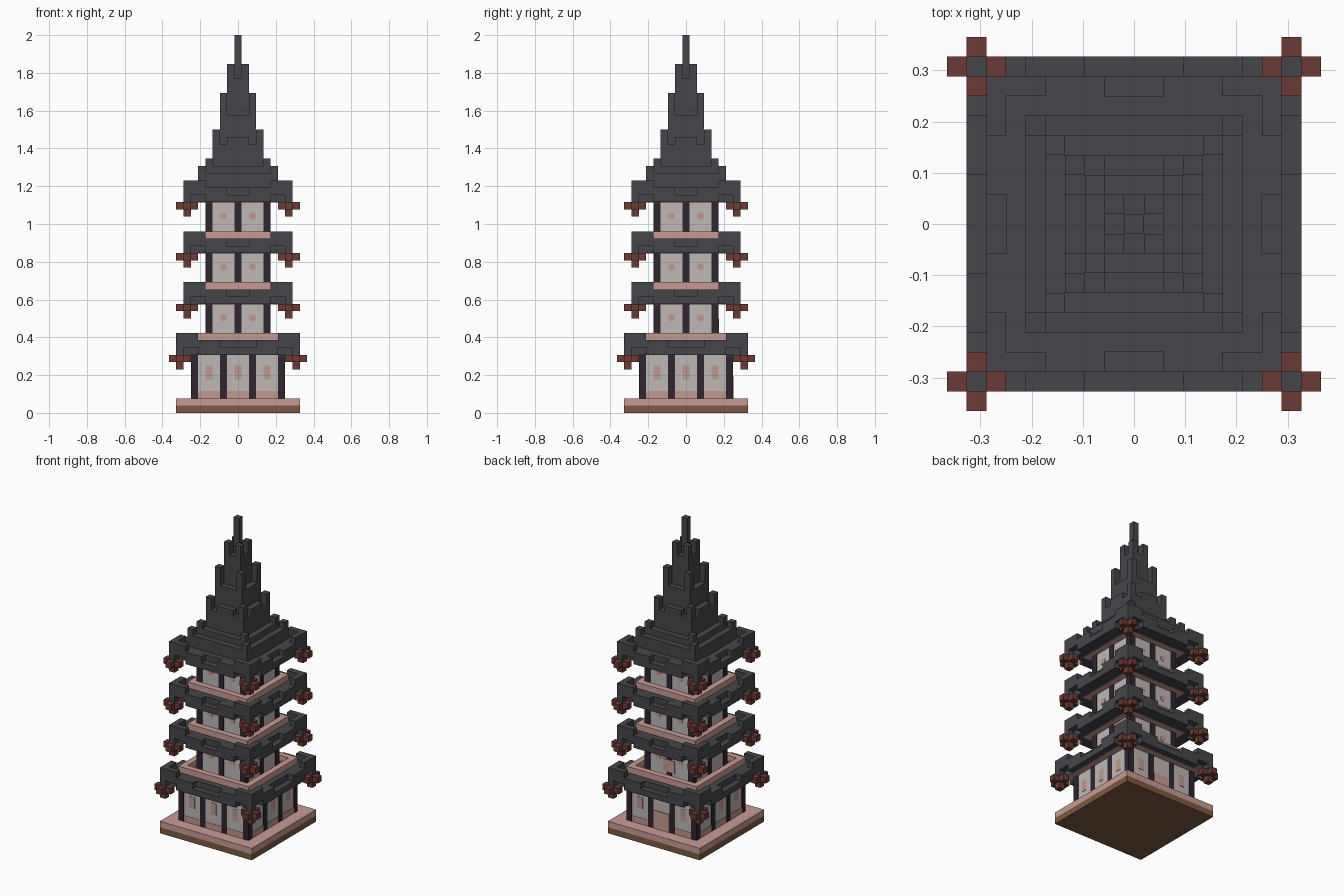
import bpy
import bmesh
from mathutils import Matrix, Vector

cube = bpy.data.objects.get("Cube")
if cube:
    bpy.data.objects.remove(cube, do_unlink=True)

V = 2 / 52  # one block


def material(name, colour):
    m = bpy.data.materials.new(name)
    m.use_nodes = True
    m.diffuse_color = (*colour, 1)
    m.node_tree.nodes["Principled BSDF"].inputs["Base Color"].default_value = (*colour, 1)
    return m


ROOF = material("slate grey", (0.062, 0.061, 0.069))
PINK = material("dusty pink", (0.58, 0.33, 0.30))
PANEL = material("paper white", (0.52, 0.48, 0.47))
ACCENT = material("faded rose", (0.52, 0.32, 0.28))
POST = material("dark plum", (0.028, 0.019, 0.028))
RED = material("lantern red", (0.15, 0.042, 0.034))
BROWN = material("earth brown", (0.20, 0.10, 0.05))


class Part:
    """Collects boxes measured in blocks into one object."""

    def __init__(self):
        self.bm = bmesh.new()

    def box(self, x0, x1, y0, y1, z0, z1):
        size = Vector((x1 - x0, y1 - y0, z1 - z0)) * V
        mid = Vector((x0 + x1, y0 + y1, z0 + z1)) * V / 2
        bmesh.ops.create_cube(self.bm, size=1, matrix=Matrix.Translation(mid) @ Matrix.Diagonal((*size, 1)))

    def square(self, r, z0, z1):
        self.box(-r, r, -r, r, z0, z1)

    def cell(self, x, y, z0, z1):
        self.box(x - .5, x + .5, y - .5, y + .5, z0, z1)

    def ring(self, r, segments):
        # segments: first cell, last cell, bottom, top; mirrored along each side
        for a, b, z0, z1 in segments:
            spans = [(-b - .5, b + .5)] if a == 0 else [(a - .5, b + .5), (-b - .5, -a + .5)]
            for p, q in spans:
                for s in (-r, r):
                    self.box(p, q, s - .5, s + .5, z0, z1)
                    if b < r:
                        self.box(s - .5, s + .5, p, q, z0, z1)
                    else:
                        self.box(s - .5, s + .5, max(p, -r + .5), min(q, r - .5), z0, z1) \
                            if q - p > 1 else None

    def finish(self, name, mat):
        mesh = bpy.data.meshes.new(name)
        self.bm.to_mesh(mesh)
        self.bm.free()
        mesh.materials.append(mat)
        obj = bpy.data.objects.new(name, mesh)
        bpy.context.collection.objects.link(obj)


def single(name, mat, r, z0, z1):
    p = Part()
    p.square(r, z0, z1)
    p.finish(name, mat)


def storey(name, r, z0, z1, posts):
    # paper walls with timber posts
    single(name + "_walls", PANEL, r + .42, z0, z1)
    p = Part()
    for c in posts:
        for s in (-r, r):
            p.cell(c, s, z0, z1)
            if abs(c) < r:
                p.cell(s, c, z0, z1)
    p.finish(name + "_posts", POST)


def wall_plates(name, mat, r, centres, half, z0, z1, back=True):
    # thin plates on the four walls
    p = Part()
    for c in centres:
        for s in (-1, 1):
            y0, y1 = sorted((s * (r + .35), s * (r + .48)))
            if s < 0 or back or c:
                p.box(c - half, c + half, y0, y1, z0, z1)
            p.box(y0, y1, c - half, c + half, z0, z1)
    p.finish(name, mat)


def back_door(name, r, half, z0, z1):
    p = Part()
    p.box(-half, half, r + .35, r + .55, z0, z1)
    p.finish(name, PINK)


def round_windows(name, r, z):
    bm = bmesh.new()
    for turn in range(4):
        for x in (-2, 2):
            place = (Matrix.Rotation(turn * 1.5707963, 4, 'Z')
                     @ Matrix.Translation(Vector((x, -r - .45, z)) * V)
                     @ Matrix.Rotation(1.5707963, 4, 'X'))
            bmesh.ops.create_cone(bm, cap_ends=True, segments=8, radius1=.5 * V, radius2=.5 * V,
                                  depth=.1 * V, matrix=place)
    p = Part()
    p.bm.free()
    p.bm = bm
    p.finish(name, ACCENT)


def roof(name, r, z, dip, wall):
    # eaves with lowered middles and lifted corners
    p = Part()
    p.square(r - .5, z, z + 2)
    p.ring(r, [(0, dip, z, z + 1), (dip + 1, r - 3, z, z + 2),
               (r - 2, r - 1, z + 1, z + 3), (r, r, z, z + 3)])
    p.finish(name, ROOF)
    single(name + "_soffit", PINK, wall + 1.5, z - .06, z + .1)
    # hanging corner lanterns
    p = Part()
    for x in (-r, r):
        for y in (-r, r):
            p.box(x - 1.5, x + 1.5, y - .5, y + .5, z - 1, z)
            for s in (-1, 1):
                p.cell(x, y + s, z - 1, z)
            p.cell(x, y, z - 2, z - 1)
    p.finish(name + "_lanterns", RED)


def balcony(name, r, z):
    p = Part()
    p.ring(r, [(0, r - 1, z, z + 1), (r, r, z, z + 1)])
    p.finish(name, PINK)
    single(name + "_floor", BROWN, r - .5, z, z + .1)


# Base
single("foundation", BROWN, 8.5, 0, 1)
single("terrace", PINK, 8.5, 1, 2)

# Ground storey
storey("ground", 6, 2, 8.1, (-6, -2, 2, 6))
wall_plates("ground_skirting", ACCENT, 6, (-4, 0, 4), 1.5, 2, 3, back=False)
wall_plates("ground_windows", ACCENT, 6, (-4, 0, 4), .5, 4.6, 6.5, back=False)
back_door("ground_door", 6, 1.4, 2, 5)
roof("ground_roof", 8, 8, 2, 6)
balcony("first_balcony", 6, 10)

# Upper storeys
for name, z0, z1 in (("second", 10, 15), ("third", 17, 22), ("fourth", 24, 29)):
    storey(name, 4, z0, z1 + .1, (-4, 0, 4))
    round_windows(name + "_windows", 4, z1 - 1.9)
    roof(name + "_roof", 7, z1, 1, 4)
    if z1 < 29:
        balcony(name + "_balcony", 5, z1 + 2)
back_door("second_door", 4, 1.1, 11, 13)

# Stepped spire with raised corners
spire = Part()
for r, base, top, drop in ((5, 31, 34, 1), (4, 31, 35, 1), (3, 31, 39, 2), (2, 31, 44, 3), (1, 31, 48, 2)):
    spire.square(r - .5, base, top - drop)
    if r > 2:
        spire.ring(r, [(0, 1, base, top - drop + (r < 4)), (2, r - 1, base, top - drop), (r, r, base, top)])
    else:
        spire.ring(r, [(0, r - 1, base, top - drop), (r, r, base, top)])
spire.finish("spire", ROOF)
finial = Part()
finial.cell(0, 0, 40, 52)
finial.finish("finial", ROOF)
